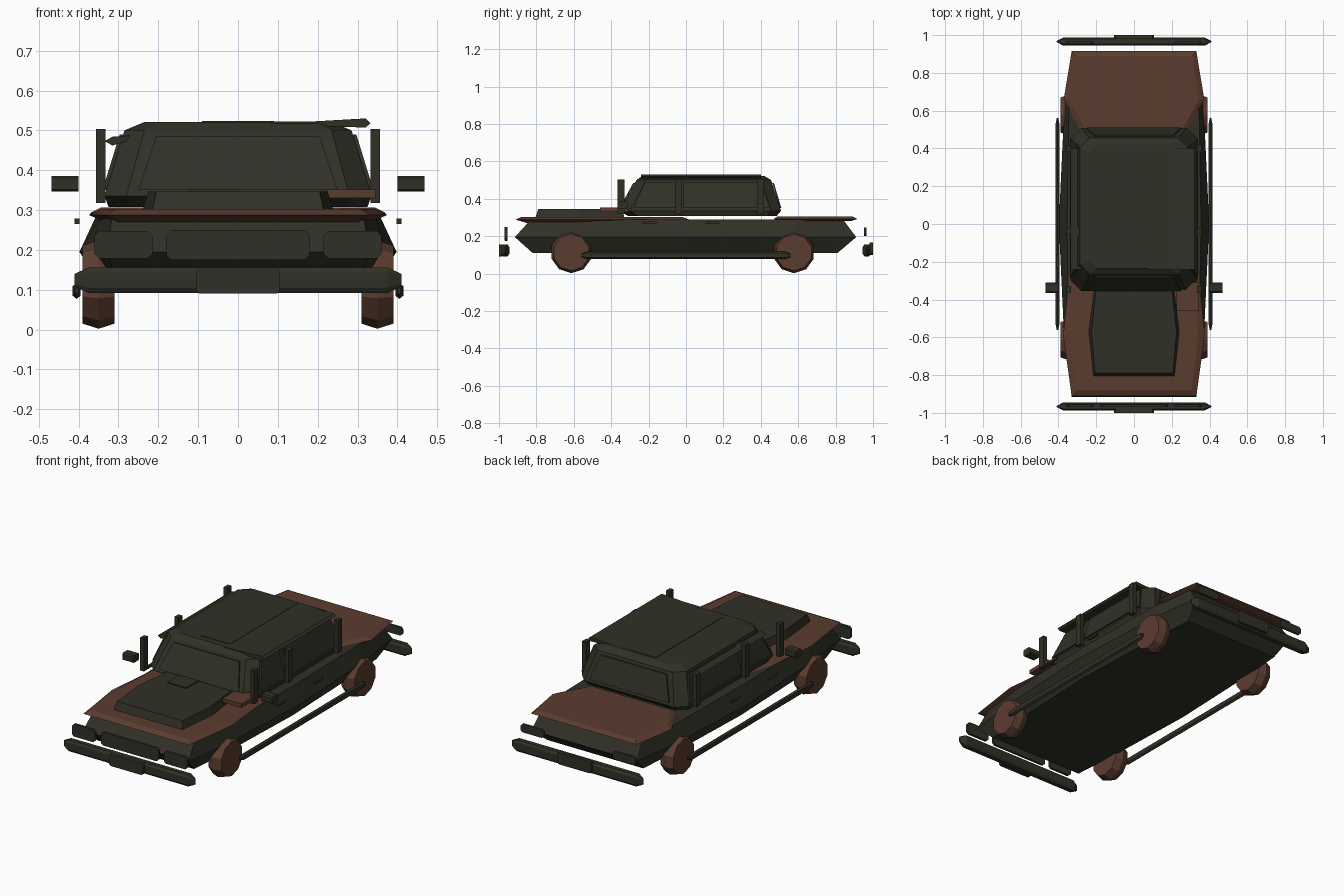
import bpy, bmesh, math


def material(name, rgb):
    m = bpy.data.materials.new(name)
    m.diffuse_color = (*rgb, 1)
    return m


GREEN = material("dark olive", (0.030, 0.030, 0.020))
BROWN = material("rust brown", (0.105, 0.045, 0.028))


def loft(name, rings, mat):
    """Skin closed rings of equal length and cap both ends."""
    bm = bmesh.new()
    vs = [[bm.verts.new(p) for p in r] for r in rings]
    n = len(vs[0])
    for a, b in zip(vs, vs[1:]):
        for i in range(n):
            j = (i + 1) % n
            bm.faces.new((a[i], a[j], b[j], b[i]))
    bm.faces.new(vs[0])
    bm.faces.new(vs[-1])
    bmesh.ops.recalc_face_normals(bm, faces=bm.faces)
    me = bpy.data.meshes.new(name)
    bm.to_mesh(me)
    bm.free()
    me.materials.append(mat)
    ob = bpy.data.objects.new(name, me)
    bpy.context.collection.objects.link(ob)
    return ob


def outline(half, z):
    """Mirror a right-hand outline (front to back) across x."""
    return [(x, y, z) for x, y in half] + [(-x, y, z) for x, y in reversed(half)]


def box(name, x0, x1, y0, y1, z0, z1, mat=GREEN):
    return loft(name, [[(x0, y0, z), (x1, y0, z), (x1, y1, z), (x0, y1, z)]
                       for z in (z0, z1)], mat)


def plate(name, x0, x1, y0, y1, z0, z1, c=0.012):
    """Upright plate with cut corners, facing along y."""
    pts = [(x0, z0 + c), (x0 + c, z0), (x1 - c, z0), (x1, z0 + c),
           (x1, z1 - c), (x1 - c, z1), (x0 + c, z1), (x0, z1 - c)]
    return loft(name, [[(x, y, z) for x, z in pts] for y in (y0, y1)], GREEN)


# Hull: pointed at belt height, widest amidships
loft("hull", [
    outline([(0.30, -0.82), (0.32, -0.55), (0.34, 0.0), (0.32, 0.55), (0.30, 0.81)], 0.11),
    outline([(0.33, -0.915), (0.37, -0.60), (0.398, 0.0), (0.37, 0.60), (0.33, 0.91)], 0.195),
    outline([(0.315, -0.83), (0.345, -0.58), (0.355, 0.0), (0.345, 0.58), (0.315, 0.84)], 0.288),
], GREEN)

# Bonnet and boot decks with knife edges
loft("bonnet_deck", [
    outline([(0.30, -0.85), (0.335, -0.57), (0.31, -0.28), (0.22, -0.02)], 0.27),
    outline([(0.33, -0.91), (0.375, -0.59), (0.345, -0.28), (0.25, 0.02)], 0.288),
    outline([(0.305, -0.88), (0.34, -0.58), (0.325, -0.29), (0.23, -0.02)], 0.303),
], BROWN)
loft("boot_deck", [
    outline([(0.25, 0.49), (0.345, 0.66), (0.31, 0.88)], 0.28),
    outline([(0.27, 0.47), (0.372, 0.66), (0.33, 0.915)], 0.292),
    outline([(0.25, 0.49), (0.345, 0.66), (0.31, 0.89)], 0.306),
], BROWN)

# Raised bonnet panel, scoop and side box
loft("bonnet_panel", [
    outline([(0.215, -0.805), (0.24, -0.57), (0.21, -0.33)], 0.30),
    outline([(0.205, -0.79), (0.225, -0.57), (0.20, -0.34)], 0.346),
], GREEN)
box("bonnet_scoop", -0.12, 0.0, -0.46, -0.34, 0.34, 0.352)
box("bonnet_side_box", 0.225, 0.345, -0.46, -0.31, 0.33, 0.352, BROWN)


# Cabin: tapered shell with cut corners
def cabin_ring(w, y0, y1, c, z):
    return outline([(w - c, y0), (w, y0 + c), (w, y1 - c), (w - c, y1)], z)


loft("cabin", [
    cabin_ring(0.325, -0.31, 0.485, 0.05, 0.308),
    cabin_ring(0.335, -0.355, 0.508, 0.055, 0.335),
    cabin_ring(0.285, -0.265, 0.455, 0.05, 0.50),
    cabin_ring(0.235, -0.235, 0.42, 0.04, 0.521),
], GREEN)
box("roof_ridge", -0.09, 0.09, -0.20, 0.40, 0.515, 0.524)

# Windscreen and rear window plates, following the slopes
for name, ya, yb, s in (("windscreen", -0.347, -0.274, -1), ("rear_window", 0.502, 0.462, 1)):
    loft(name, [[(-0.25, ya + d, 0.35), (0.25, ya + d, 0.35),
                 (0.205, yb + d, 0.485), (-0.205, yb + d, 0.485)]
                for d in (0, 0.008 * s)], GREEN)

# Tilted roof visor on the right, small gutter on the left
loft("roof_visor", [[(0.08, y, 0.514), (0.18, y, 0.512), (0.32, y, 0.507), (0.333, y, 0.518),
                     (0.32, y, 0.53), (0.18, y, 0.522), (0.08, y, 0.522)]
                    for y in (-0.24, 0.40)], GREEN)
loft("roof_gutter", [[(-0.27, y, 0.476), (-0.315, y, 0.462), (-0.335, y, 0.473),
                      (-0.315, y, 0.484), (-0.27, y, 0.487)]
                     for y in (-0.24, 0.40)], GREEN)

for s, side in ((1, "right"), (-1, "left")):
    # Side windows
    for label, a0, a1, b0, b1 in (("front", -0.28, -0.06, -0.22, -0.06),
                                  ("rear", -0.015, 0.45, -0.015, 0.40)):
        loft(f"{side}_{label}_window",
             [[(s * (0.331 + d), a0, 0.35), (s * (0.331 + d), a1, 0.35),
               (s * (0.288 + d), b1, 0.49), (s * (0.288 + d), b0, 0.49)]
              for d in (-0.004, 0.009)], GREEN)

    # Upright posts beside the cabin
    for i, y in enumerate((-0.347, -0.04, 0.40)):
        box(f"{side}_post_{i + 1}", s * 0.333, s * 0.357, y - 0.018, y + 0.018, 0.318, 0.504)

    # Mirrors and door handles
    loft(f"{side}_mirror", [[(s * x, -0.338 + a, 0.366 + b) for a, b in
                             ((-0.027, -0.014), (-0.02, -0.02), (0.02, -0.02), (0.027, -0.014),
                              (0.027, 0.014), (0.02, 0.02), (-0.02, 0.02), (-0.027, 0.014))]
                            for x in (0.40, 0.468)], GREEN)
    for i, y in enumerate((-0.195, 0.14)):
        box(f"{side}_handle_{i + 1}", s * 0.398, s * 0.41, y - 0.037, y + 0.037, 0.265, 0.279)

    # Sill bar with pointed ends
    loft(f"{side}_sill_bar", [[(s * (0.405 + r * x), y, 0.097 + 2 * r * z) for x, z in
                               ((-1, -0.6), (0, -1), (1, -0.6), (1, 0.6), (0, 1), (-1, 0.6))]
                              for y, r in ((-0.56, 0.004), (-0.53, 0.01), (0.53, 0.01), (0.56, 0.004))],
         GREEN)

    # Head and tail lights
    xa, xb = sorted((s * 0.215, s * 0.36))
    plate(f"{side}_headlight", xa, xb, -0.97, -0.955, 0.178, 0.248)
    plate(f"{side}_tail_light", xa, xb, 0.952, 0.965, 0.20, 0.246)

    # Wheels: ten-sided with crowned tread
    for label, yc in (("front", -0.613), ("rear", 0.577)):
        loft(f"{side}_{label}_wheel",
             [[(s * x, yc + r * math.sin(k * math.pi / 5), 0.113 - r * math.cos(k * math.pi / 5))
               for k in range(10)] for x, r in ((0.31, 0.098), (0.35, 0.111), (0.39, 0.098))], BROWN)

# Grille
plate("grille", -0.18, 0.18, -0.968, -0.955, 0.175, 0.25)

# Bumpers with pointed ends, and their centre plates
for label, s, za, zb in (("front", -1, 0.09, 0.156), ("rear", 1, 0.10, 0.166)):
    section = ((-1, -0.6), (-0.6, -1), (0.6, -1), (1, -0.6), (1, 0.6), (0.6, 1), (-0.6, 1), (-1, 0.6))
    loft(f"{label}_bumper",
         [[(x, s * 0.966 + a * ry, 0.124 + b * rz) for a, b in section]
          for x, ry, rz in ((-0.41, 0.003, 0.016), (-0.375, 0.021, 0.032),
                            (0.375, 0.021, 0.032), (0.41, 0.003, 0.016))], GREEN)
    plate(f"{label}_number_plate", -0.105, 0.105, s * 0.98, s * 1.0, za, zb, 0.008)
